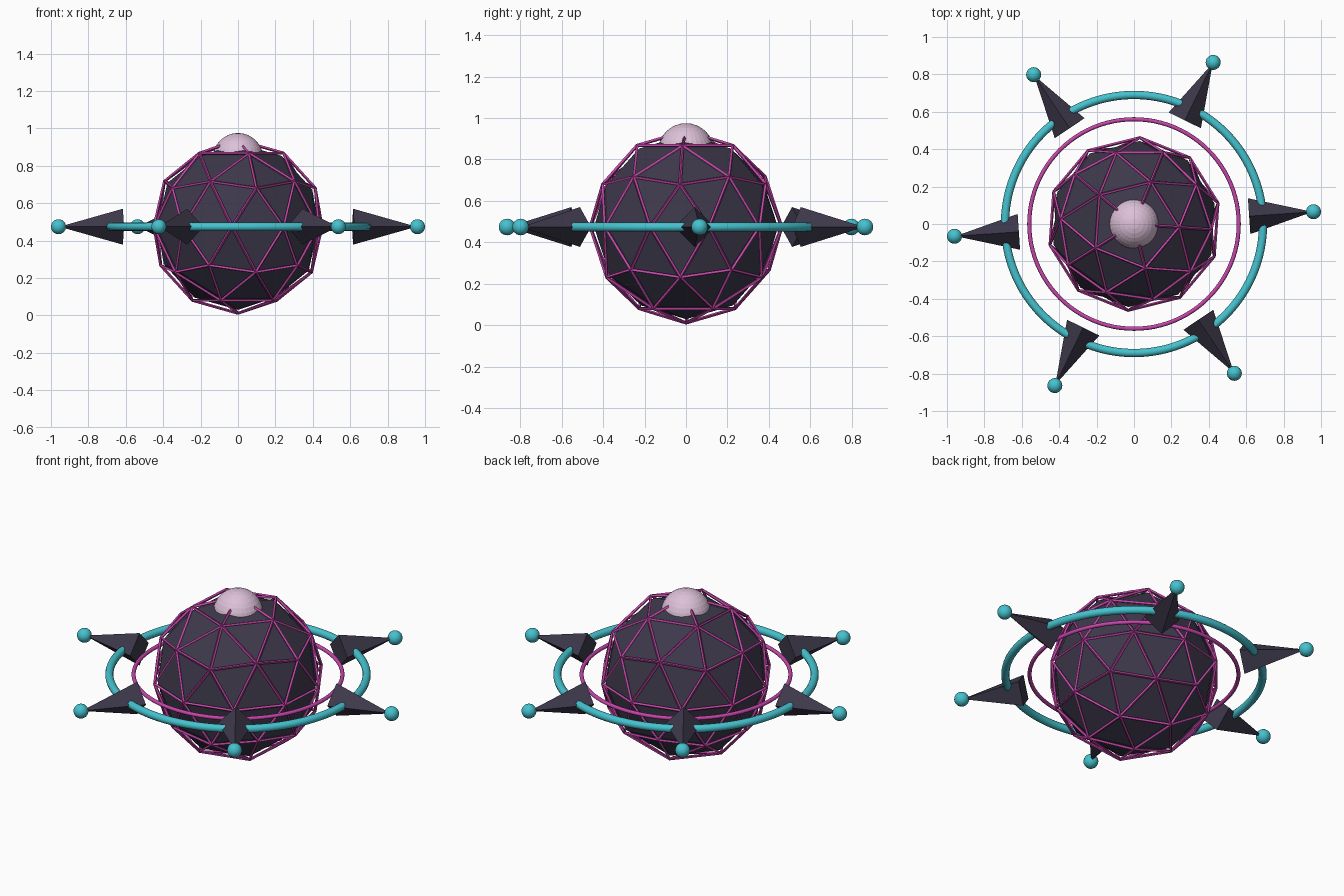
import bpy
import math
from mathutils import Vector

if "Cube" in bpy.data.objects:
    bpy.data.objects.remove(bpy.data.objects["Cube"], do_unlink=True)

MID = 0.474                      # height of the core and the rings
CORE_TURN = math.radians(-4)
SPIKE_TURN = math.radians(3.9)


def material(name, rgb):
    m = bpy.data.materials.new(name)
    m.use_nodes = True
    m.diffuse_color = (*rgb, 1)
    m.node_tree.nodes["Principled BSDF"].inputs["Base Color"].default_value = (*rgb, 1)
    return m


dark = material("dark_violet", (0.047, 0.040, 0.070))
magenta = material("magenta", (0.56, 0.06, 0.40))
cyan = material("cyan", (0.06, 0.54, 0.62))
pale = material("pale_pink", (0.72, 0.53, 0.69))


def finish(name, mat, smooth=False):
    ob = bpy.context.object
    ob.name = name
    ob.data.materials.append(mat)
    if smooth:
        bpy.ops.object.shade_smooth_by_angle(angle=math.radians(40))
    return ob


def icosphere(name, radius, mat):
    bpy.ops.mesh.primitive_ico_sphere_add(
        subdivisions=2, radius=radius, location=(0, 0, MID), rotation=(0, 0, CORE_TURN))
    return finish(name, mat)


def ring(name, radius, thickness, mat):
    bpy.ops.mesh.primitive_torus_add(
        major_radius=radius, minor_radius=thickness, major_segments=96,
        minor_segments=12, location=(0, 0, MID))
    return finish(name, mat, smooth=True)


# Faceted core and the lattice around it
icosphere("core", 0.445, dark)
lattice = icosphere("core_lattice", 0.463, magenta)
wire = lattice.modifiers.new("Wire", "WIREFRAME")
wire.thickness = 0.016
wire.offset = 0

# Dome on top
bpy.ops.mesh.primitive_uv_sphere_add(
    segments=32, ring_count=16, radius=0.135, location=(0, 0, 0.84))
finish("top_dome", pale)

# Rings
ring("inner_ring", 0.56, 0.011, magenta)
ring("outer_ring", 0.69, 0.022, cyan)

# Six four-sided spikes with ball tips
for i in range(6):
    a = SPIKE_TURN + i * math.pi / 3
    out = Vector((math.cos(a), math.sin(a), 0))
    up = Vector((0, 0, MID))
    bpy.ops.mesh.primitive_cone_add(
        vertices=4, radius1=0.096, radius2=0, depth=0.34,
        location=out * 0.787 + up, rotation=(0, math.pi / 2, a))
    finish(f"spike_{i + 1}", dark)
    bpy.ops.mesh.primitive_uv_sphere_add(
        segments=24, ring_count=12, radius=0.04, location=out * 0.962 + up)
    finish(f"spike_ball_{i + 1}", cyan, smooth=True)
